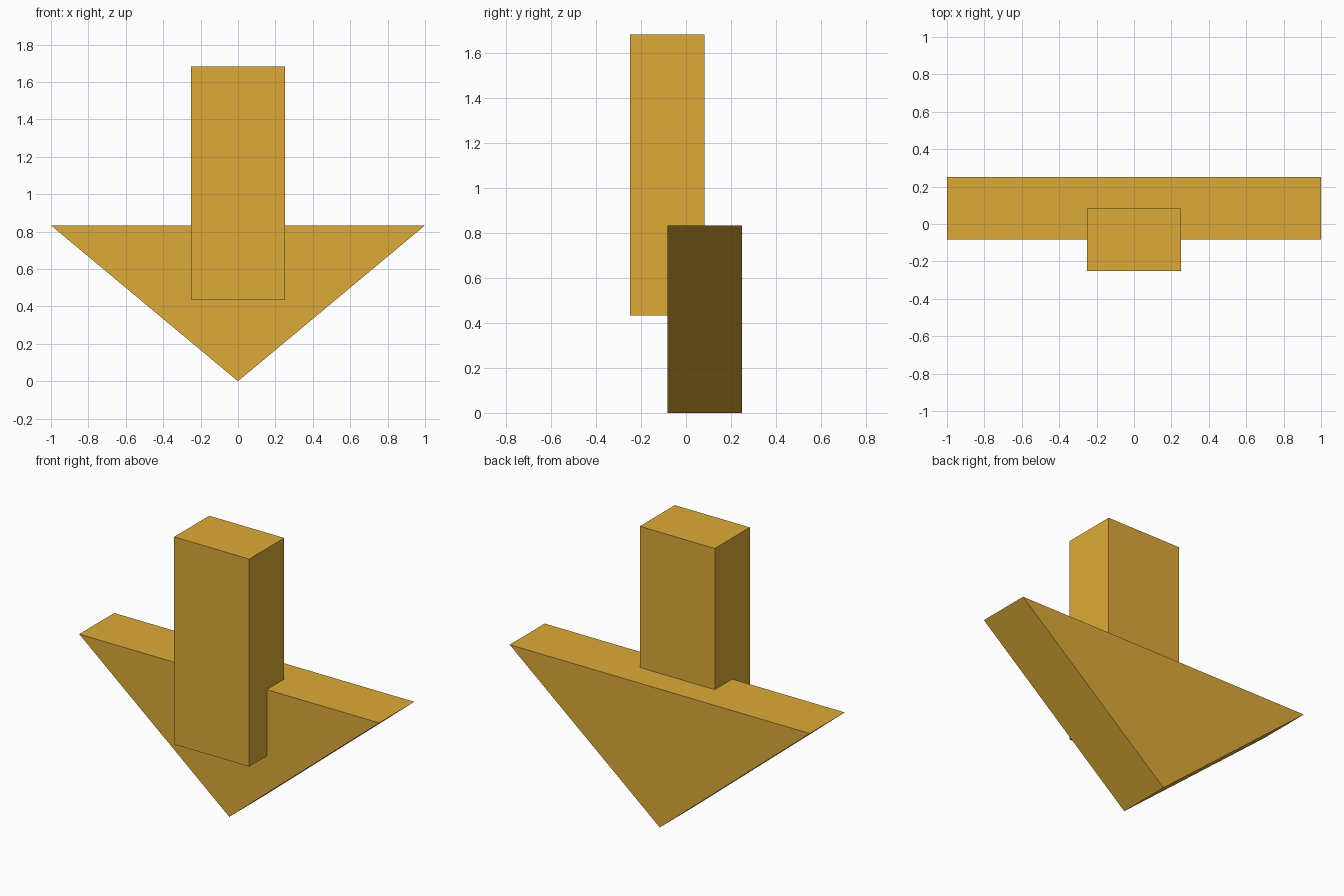
import bpy, bmesh

if "Cube" in bpy.data.objects:
    bpy.data.objects.remove(bpy.data.objects["Cube"])

gold = bpy.data.materials.new("gold")
gold.diffuse_color = (0.72, 0.40, 0.04, 1)
gold.use_nodes = True
gold.node_tree.nodes["Principled BSDF"].inputs["Base Color"].default_value = gold.diffuse_color


def prism(name, profile, y_front, y_back):
    """Extrude an (x, z) profile from y_front to y_back."""
    bm = bmesh.new()
    face = bm.faces.new([bm.verts.new((x, y_front, z)) for x, z in profile])
    new = bmesh.ops.extrude_face_region(bm, geom=[face], use_keep_orig=True)["geom"]
    verts = [g for g in new if isinstance(g, bmesh.types.BMVert)]
    bmesh.ops.translate(bm, verts=verts, vec=(0, y_back - y_front, 0))
    bmesh.ops.recalc_face_normals(bm, faces=bm.faces)
    mesh = bpy.data.meshes.new(name)
    bm.to_mesh(mesh)
    bm.free()
    mesh.materials.append(gold)
    obj = bpy.data.objects.new(name, mesh)
    bpy.context.collection.objects.link(obj)
    return obj


# Downward-pointing triangular head
prism("arrow_head", [(-1, 0.833), (0, 0), (1, 0.833)], -0.083, 0.25)

# Upright shaft, set forward and overlapping the head
prism("arrow_shaft", [(-0.25, 0.433), (0.25, 0.433), (0.25, 1.683), (-0.25, 1.683)],
      -0.25, 0.083)
